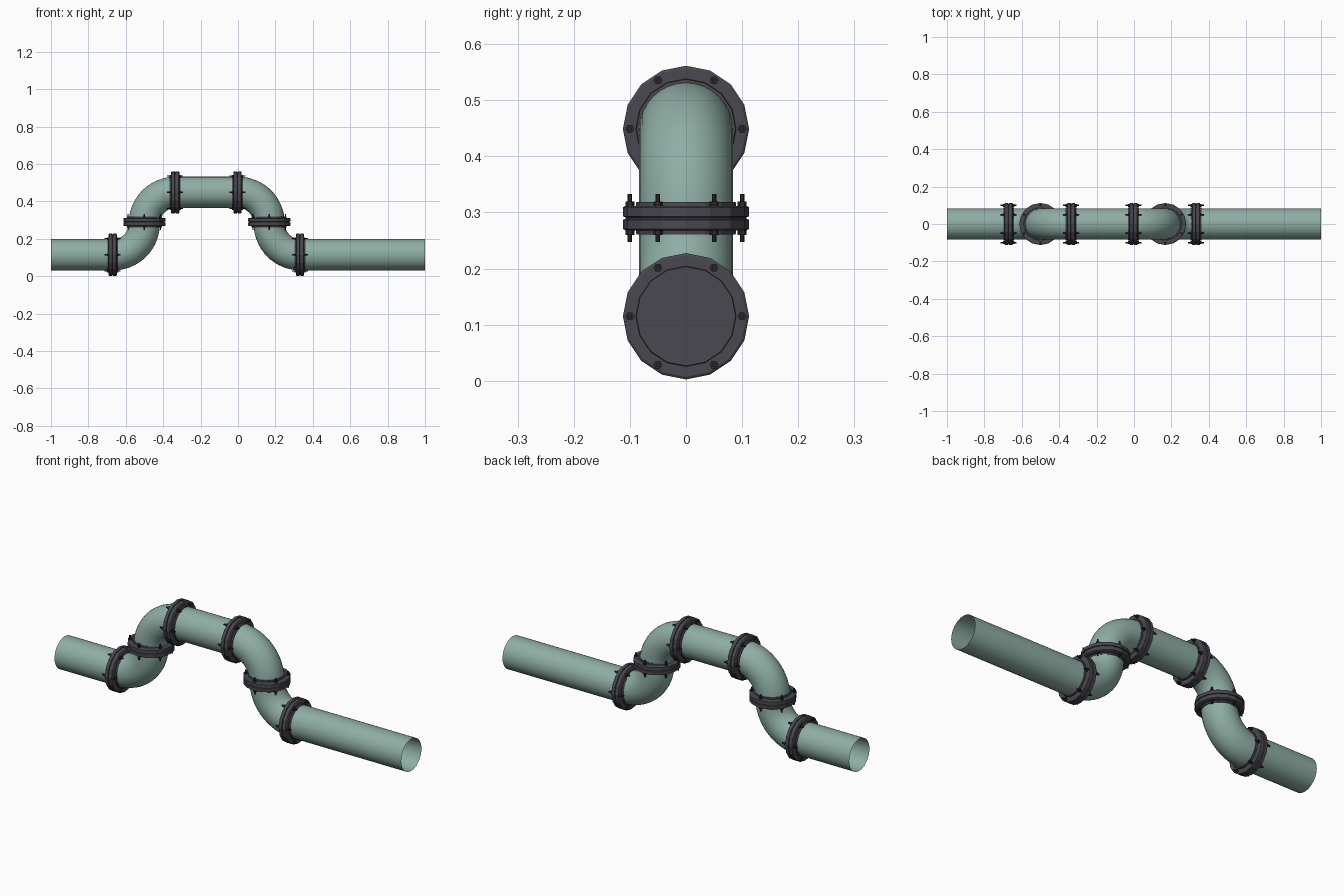
import bpy, bmesh
from math import sin, cos, pi
from mathutils import Vector

cube = bpy.data.objects.get("Cube")
if cube:
    bpy.data.objects.remove(cube)


def material(name, rgb):
    m = bpy.data.materials.new(name)
    m.diffuse_color = (*rgb, 1)
    m.use_nodes = True
    bsdf = m.node_tree.nodes["Principled BSDF"]
    bsdf.inputs["Base Color"].default_value = (*rgb, 1)
    bsdf.inputs["Roughness"].default_value = 0.6
    return m


PIPE = material("pale green paint", (0.27, 0.42, 0.37))
FLANGE = material("dark grey iron", (0.065, 0.065, 0.08))
BOLT = material("black steel", (0.025, 0.025, 0.025))

LOW, HIGH = 0.115, 0.449     # centre heights of the pipe runs
R = 0.0835                   # pipe radius
BEND = (HIGH - LOW) / 2      # elbow radius
MID = (HIGH + LOW) / 2
SIDE = Vector((0, 1, 0))


def sweep(bm, frames, sides, caps):
    """Join rings given as (centre, tangent, radius); all lie across the xz plane."""
    rings = []
    for c, t, r in frames:
        v = t.cross(SIDE)
        rings.append([bm.verts.new(c + r * (SIDE * cos(2 * pi * i / sides) + v * sin(2 * pi * i / sides)))
                      for i in range(sides)])
    for a, b in zip(rings, rings[1:]):
        for i in range(sides):
            j = (i + 1) % sides
            bm.faces.new((a[i], a[j], b[j], b[i]))
    if caps:
        bm.faces.new(rings[0][::-1])
        bm.faces.new(rings[-1])


def finish(bm, name, mat, angle=None):
    me = bpy.data.meshes.new(name)
    bm.to_mesh(me)
    bm.free()
    me.materials.append(mat)
    ob = bpy.data.objects.new(name, me)
    bpy.context.collection.objects.link(ob)
    if angle:
        bpy.ops.object.select_all(action='DESELECT')
        ob.select_set(True)
        bpy.context.view_layer.objects.active = ob
        bpy.ops.object.shade_smooth_by_angle(angle=angle)


def straight(name, x0, x1, z):
    bm = bmesh.new()
    t = Vector((1, 0, 0))
    sweep(bm, [(Vector((x, 0, z)), t, R) for x in (x0, x1)], 32, False)
    finish(bm, name, PIPE, pi / 5)


def elbow(name, cx, start, turn):
    """Quarter bend about (cx, MID +- BEND); turn is the signed angle in the xz plane."""
    bm = bmesh.new()
    cz = LOW + BEND
    frames = []
    for i in range(17):
        a = start + turn * i / 16
        s = 1 if turn > 0 else -1
        centre = Vector((cx + BEND * cos(a), 0, cz + BEND * sin(a)))
        frames.append((centre, Vector((-sin(a), 0, cos(a))) * s, R))
    sweep(bm, frames, 32, False)
    finish(bm, name, PIPE, pi / 5)


def joint(name, centre, axis):
    """Pair of flange plates with raised collars, held by six studs with nuts."""
    half = [(0.029, 0.0885), (0.022, 0.0895), (0.022, 0.108), (0.019, 0.1125),
            (0.003, 0.1125), (0.0015, 0.108)]
    profile = [(-d, r) for d, r in half] + [(d, r) for d, r in reversed(half)]
    bm = bmesh.new()
    sweep(bm, [(centre + axis * d, axis, r) for d, r in profile], 16, True)
    finish(bm, name + "_flange", FLANGE)

    bm = bmesh.new()
    up = axis.cross(SIDE)
    for k in range(6):
        a = k * pi / 3
        p = centre + 0.1 * (SIDE * cos(a) + up * sin(a))
        for d0, d1, r in ((-0.043, 0.043, 0.004), (-0.030, -0.021, 0.008), (0.021, 0.030, 0.008)):
            sweep(bm, [(p + axis * d, axis, r) for d in (d0, d1)], 6, True)
    finish(bm, name + "_bolts", BOLT)


# Straight runs
straight("right_pipe", -1, -4 * BEND, LOW)
straight("top_pipe", -2 * BEND, 0, HIGH)
straight("left_pipe", 2 * BEND, 1, LOW)

# Four quarter bends
elbow("right_lower_elbow", -4 * BEND, -pi / 2, pi / 2)
elbow("right_upper_elbow", -2 * BEND, pi, -pi / 2)
elbow("left_upper_elbow", 0, pi / 2, -pi / 2)
elbow("left_lower_elbow", 2 * BEND, pi, pi / 2)

# Flanged joints across the horizontal runs
X, Z = Vector((1, 0, 0)), Vector((0, 0, 1))
for name, x, z in (("right_low", -4, LOW), ("right_high", -2, HIGH),
                   ("left_high", 0, HIGH), ("left_low", 2, LOW)):
    joint(name, Vector((x * BEND - 0.002, 0, z)), X)

# Flanged joints between the elbows
for name, x in (("right_middle", -3), ("left_middle", 1)):
    joint(name, Vector((x * BEND, 0, MID + 0.008)), Z)
